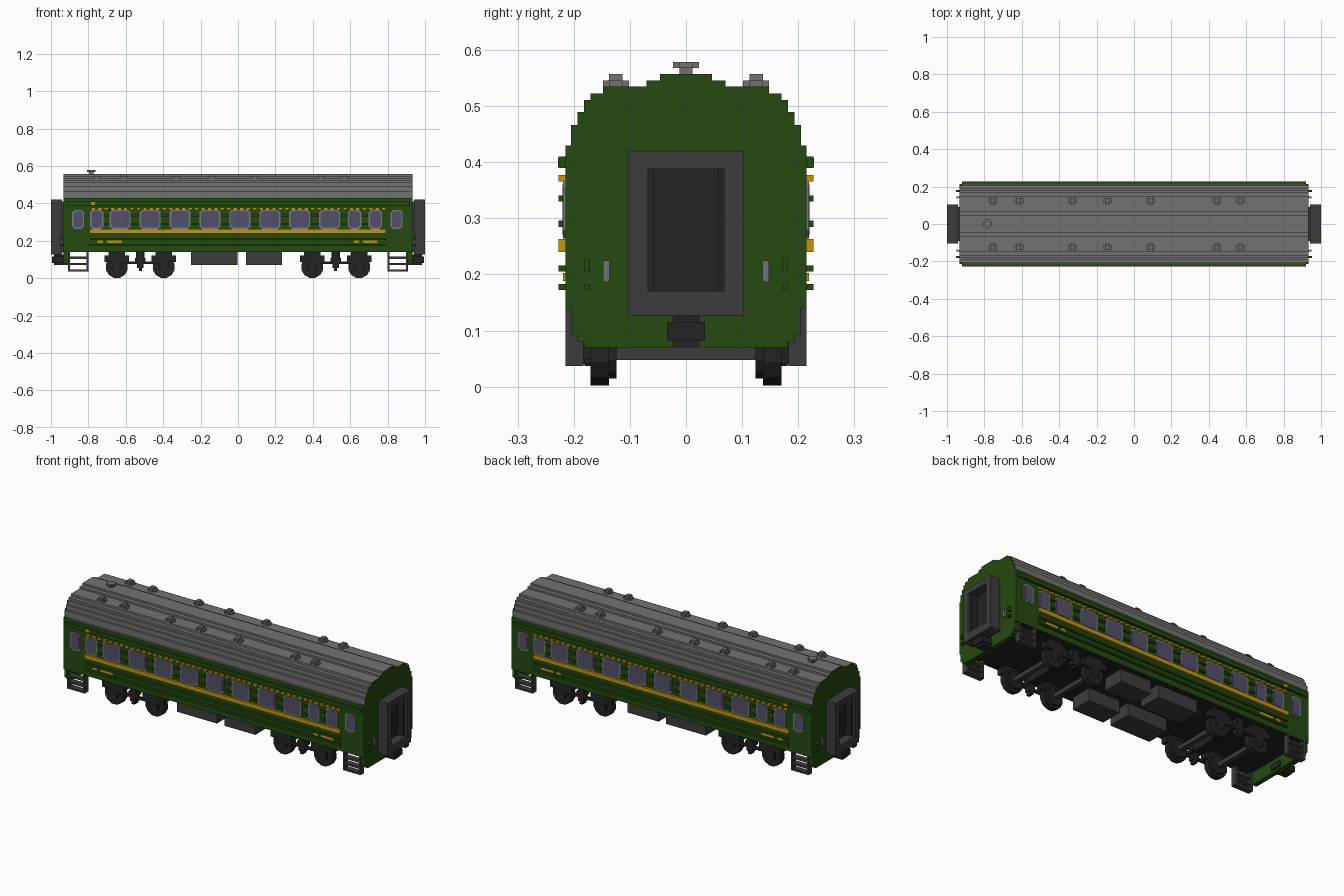
import bpy, bmesh, math
from mathutils import Matrix

if "Cube" in bpy.data.objects:
    bpy.data.objects.remove(bpy.data.objects["Cube"], do_unlink=True)


def material(name, rgb):
    m = bpy.data.materials.new(name)
    m.use_nodes = True
    m.diffuse_color = (*rgb, 1)
    m.node_tree.nodes["Principled BSDF"].inputs["Base Color"].default_value = (*rgb, 1)
    return m


GREEN = material("dark green", (0.018, 0.068, 0.005))
ROOF = material("roof grey", (0.17, 0.17, 0.17))
DARK = material("dark grey", (0.046, 0.046, 0.046))
BLACK = material("near black", (0.017, 0.017, 0.017))
GOLD = material("gold", (0.52, 0.31, 0.006))
GLASS = material("window violet", (0.085, 0.08, 0.14))
RIM = material("window rim grey", (0.20, 0.20, 0.22))


def finish(name, bm, *mats):
    bmesh.ops.recalc_face_normals(bm, faces=bm.faces)
    me = bpy.data.meshes.new(name)
    bm.to_mesh(me)
    bm.free()
    for m in mats:
        me.materials.append(m)
    ob = bpy.data.objects.new(name, me)
    bpy.context.collection.objects.link(ob)
    return ob


def boxes(name, mat, items, mx=False, my=False):
    """Boxes as (x0, x1, y0, y1, z0, z1), optionally repeated across x and y."""
    bm = bmesh.new()
    for x0, x1, y0, y1, z0, z1 in items:
        for sx in ((1, -1) if mx else (1,)):
            for sy in ((1, -1) if my else (1,)):
                mat4 = Matrix.Translation((sx * (x0 + x1) / 2, sy * (y0 + y1) / 2, (z0 + z1) / 2))
                mat4 = mat4 @ Matrix.Diagonal((x1 - x0, y1 - y0, z1 - z0, 1))
                bmesh.ops.create_cube(bm, size=1, matrix=mat4)
    return finish(name, bm, mat)


def prism(bm, pts, axis, a, b):
    """Extrude a 2D outline along x (points are y,z) or y (points are x,z)."""
    def co(p, d):
        return (d, p[0], p[1]) if axis == 'x' else (p[0], d, p[1])
    lo = [bm.verts.new(co(p, a)) for p in pts]
    hi = [bm.verts.new(co(p, b)) for p in pts]
    bm.faces.new(lo)
    bm.faces.new(hi)
    for i in range(len(pts)):
        j = (i + 1) % len(pts)
        bm.faces.new((lo[i], lo[j], hi[j], hi[i]))


# Stepped cross-section: (half width, height where that width ends)
LOW = [(0.182, 0.08), (0.194, 0.092), (0.204, 0.14)]
UP = [(0.215, 0.43), (0.205, 0.466), (0.193, 0.49), (0.182, 0.511), (0.17, 0.523),
      (0.148, 0.535), (0.07, 0.546), (0.046, 0.557)]


def outline(steps, z):
    side = []
    for w, top in steps:
        side += [(w, z), (w, top)]
        z = top
    return side + [(-w, h) for w, h in reversed(side)]


# Main shell: green walls, grey roof, black floor
bm = bmesh.new()
prism(bm, outline(UP, 0.14), 'x', -0.92, 0.92)
bm.normal_update()
for f in bm.faces:
    z = f.calc_center_median().z
    if abs(f.normal.x) < 0.5:
        f.material_index = 1 if z > 0.425 else 2 if z < 0.15 else 0
finish("car_body", bm, GREEN, ROOF, BLACK)

# End walls reaching lower than the floor
bm = bmesh.new()
for s in (1, -1):
    prism(bm, outline(LOW + UP, 0.07), 'x', s * 0.905, s * 0.93)
bm.normal_update()
for f in bm.faces:
    c = f.calc_center_median()
    if abs(f.normal.x) < 0.5 and c.z > 0.44:
        f.material_index = 1
finish("end_walls", bm, GREEN, ROOF)
bm = bmesh.new()
for s in (1, -1):
    prism(bm, outline(LOW + UP, 0.07), 'x', s * 0.926, s * 0.932)
finish("end_wall_trim", bm, GREEN)

# Side ribs and gold stripes
boxes("eave_ribs", GREEN, [(-0.92, 0.92, 0.213, 0.227, 0.39, 0.41)], my=True)
boxes("lower_ribs", GREEN, [(-0.79, 0.79, 0.213, 0.227, z, z + 0.011) for z in (0.172, 0.205)], my=True)
boxes("gold_band", GOLD, [(-0.795, 0.79, 0.213, 0.227, 0.24, 0.263)], my=True)
boxes("gold_dashes", GOLD, [(-0.785 + 0.0345 * i, -0.762 + 0.0345 * i, 0.213, 0.227, 0.366, 0.377)
                            for i in range(46)], my=True)
boxes("gold_plates", GOLD, [(-0.75, -0.722, 0.213, 0.219, 0.188, 0.203), (-0.7, -0.62, 0.213, 0.219, 0.188, 0.203),
                            (0.62, 0.648, 0.213, 0.219, 0.188, 0.203), (0.668, 0.745, 0.213, 0.219, 0.188, 0.203),
                            (-0.785, -0.764, 0.222, 0.2285, 0.392, 0.408)], my=True)

# Windows: (centre x, width)
WINDOWS = [(-0.755, 0.072)] + [(-0.63 + 0.16 * i, 0.112) for i in range(8)] + [(0.623, 0.072), (0.735, 0.072)]
END_WINDOWS = [(-0.855, 0.064), (0.848, 0.064)]
rims, panes = bmesh.new(), bmesh.new()


def octagon(cx, cz, w, h, c):
    w, h = w / 2, h / 2
    return [(cx + a, cz + b) for a, b in ((-w, c - h), (c - w, -h), (w - c, -h), (w, c - h),
                                          (w, h - c), (w - c, h), (c - w, h), (-w, h - c))]


for s in (-1, 1):
    for x, w in WINDOWS + END_WINDOWS:
        x = -s * x
        prism(rims, octagon(x, 0.315, w, 0.102, 0.014), 'y', s * 0.213, s * 0.219)
        prism(panes, octagon(x, 0.315, w - 0.014, 0.09, 0.012), 'y', s * 0.214, s * 0.2205)
finish("window_rims", rims, RIM)
finish("window_panes", panes, GLASS)

# Short ribs between neighbouring windows
gaps = []
for s in (-1, 1):
    edges = sorted((-s * x - w / 2, -s * x + w / 2) for x, w in WINDOWS)
    for (a0, a1), (b0, b1) in zip(edges, edges[1:]):
        y0, y1 = sorted((s * 0.213, s * 0.227))
        gaps += [(a1 + 0.004, b0 - 0.004, y0, y1, z, z + 0.011) for z in (0.285, 0.33)]
boxes("window_pillar_ribs", GREEN, gaps)

# Gangway frames, recessed doors and couplers
boxes("gangway_frames", DARK, [(0.94, 1.0, -0.103, -0.068, 0.127, 0.42), (0.94, 1.0, 0.068, 0.103, 0.127, 0.42),
                               (0.94, 1.0, -0.068, 0.068, 0.127, 0.171), (0.94, 1.0, -0.068, 0.068, 0.388, 0.42),
                               (0.925, 0.941, -0.092, 0.092, 0.138, 0.409)], mx=True)
boxes("gangway_doors", BLACK, [(0.935, 0.95, -0.069, 0.069, 0.17, 0.389), (0.94, 0.985, -0.07, -0.058, 0.17, 0.389),
                               (0.94, 0.985, 0.058, 0.07, 0.17, 0.389)], mx=True)
boxes("couplers", BLACK, [(0.9, 0.995, -0.034, 0.034, 0.082, 0.115), (0.92, 0.985, -0.023, 0.023, 0.07, 0.127)], mx=True)

# End handrails and lamp brackets
boxes("end_handrails", ROOF, [(0.94, 0.95, 0.136, 0.148, 0.187, 0.225), (0.925, 0.945, 0.138, 0.146, 0.187, 0.195),
                              (0.925, 0.945, 0.138, 0.146, 0.217, 0.225)], mx=True, my=True)
boxes("end_brackets", GREEN, [(0.925, 0.952, 0.171, 0.182, 0.205, 0.227),
                              (0.925, 0.952, 0.171, 0.182, 0.172, 0.183)], mx=True, my=True)

# Roof vents
VENT_X = (-0.755, -0.615, -0.33, -0.14, 0.09, 0.443, 0.567)
vents = []
for x, y, z in [(x, s * 0.125, 0.535) for x in VENT_X for s in (1, -1)] + [(-0.785, 0, 0.568)]:
    vents += [(x - 0.023, x + 0.023, y - 0.012, y + 0.012, z, z + 0.011),
              (x - 0.012, x + 0.012, y - 0.023, y + 0.023, z, z + 0.011),
              (x - 0.012, x + 0.012, y - 0.012, y + 0.012, z - 0.012, z + (0.022 if y else 0.011))]
boxes("roof_vents", ROOF, vents)

# Door steps
steps = [(0.8, 0.91, 0.183, 0.215, z, z + 0.011) for z in (0.037, 0.07, 0.104)]
steps += [(x, x + 0.011, 0.183, 0.215, 0.037, 0.145) for x in (0.8, 0.899)]
boxes("door_steps", DARK, steps, mx=True, my=True)

# Wheels with flanges, axles and hubs
wheels, axles, hubs = bmesh.new(), bmesh.new(), bmesh.new()


def disc(bm, x, r, y0, y1):
    pts = [(x + r * math.cos(math.tau * (i + 0.5) / 12), 0.06 + r * math.sin(math.tau * (i + 0.5) / 12))
           for i in range(12)]
    prism(bm, pts, 'y', y0, y1)


AXLE_X = (-0.648, -0.397, 0.397, 0.648)
for x in AXLE_X:
    for s in (1, -1):
        disc(wheels, x, 0.06, s * 0.137, s * 0.17)
        disc(wheels, x, 0.047, s * 0.124, s * 0.137)
        disc(hubs, x, 0.024, s * 0.165, s * 0.181)
finish("wheels", wheels, BLACK)
finish("wheel_hubs", hubs, DARK)
boxes("axles", DARK, [(x - 0.012, x + 0.012, -0.14, 0.14, 0.048, 0.071) for x in AXLE_X])

# Bogie frames, axle boxes and springs
frame = [(0.385, 0.66, 0.172, 0.184, 0.075, 0.09), (0.505, 0.54, 0.15, 0.184, 0.055, 0.142),
         (0.513, 0.53, 0.15, 0.184, 0.04, 0.055), (0.495, 0.55, 0.15, 0.184, 0.09, 0.108)]
for x in (0.397, 0.648):
    frame += [(x - 0.066, x + 0.066, 0.15, 0.184, 0.088, 0.122), (x - 0.045, x + 0.045, 0.15, 0.184, 0.12, 0.142),
              (x - 0.025, x + 0.025, 0.17, 0.184, 0.048, 0.09)]
boxes("bogie_frames", BLACK, frame, mx=True, my=True)
boxes("bogie_bolsters", BLACK, [(0.5, 0.545, -0.15, 0.15, 0.095, 0.142)], mx=True)

# Equipment boxes under the floor
boxes("underfloor_boxes", DARK, [(-0.25, -0.003, 0.05, 0.182, 0.07, 0.142), (0.043, 0.235, 0.06, 0.182, 0.07, 0.142)], my=True)
